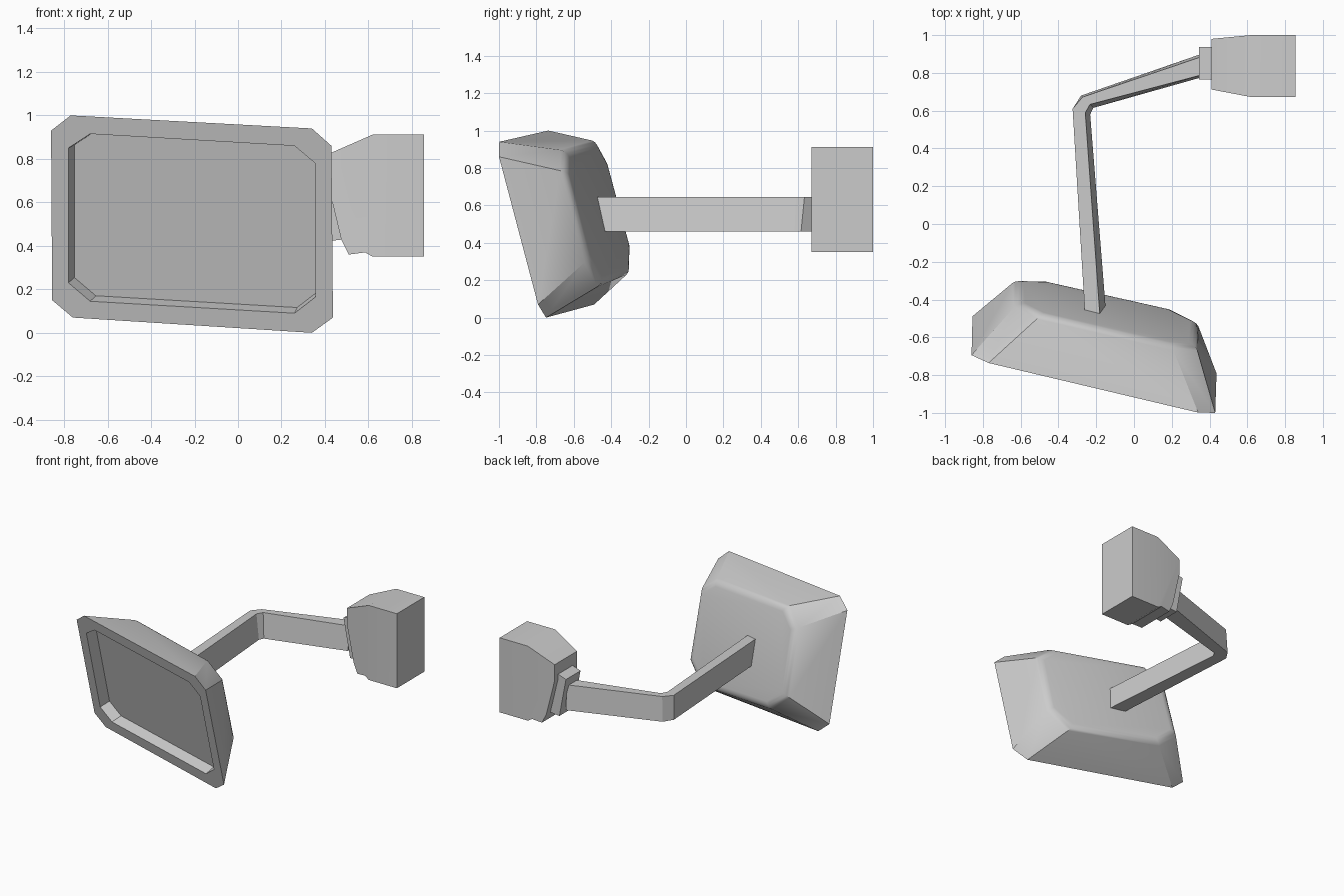
import bpy, bmesh, math
from mathutils import Vector

if "Cube" in bpy.data.objects:
    bpy.data.objects.remove(bpy.data.objects["Cube"])


def finish(name, bm, smooth=None):
    bmesh.ops.recalc_face_normals(bm, faces=bm.faces)
    mesh = bpy.data.meshes.new(name)
    bm.to_mesh(mesh)
    bm.free()
    ob = bpy.data.objects.new(name, mesh)
    bpy.context.collection.objects.link(ob)
    if smooth:
        bpy.ops.object.select_all(action='DESELECT')
        ob.select_set(True)
        bpy.context.view_layer.objects.active = ob
        bpy.ops.object.shade_smooth_by_angle(angle=math.radians(smooth))
    return ob


def loft(rings):
    """Skin a list of closed rings and cap both ends."""
    bm = bmesh.new()
    loops = [[bm.verts.new(p) for p in ring] for ring in rings]
    n = len(loops[0])
    for a, b in zip(loops, loops[1:]):
        for i in range(n):
            j = (i + 1) % n
            bm.faces.new((a[i], a[j], b[j], b[i]))
    bm.faces.new(loops[0])
    bm.faces.new(loops[-1])
    return bm, loops


def ring_edges(bm, loop):
    return [bm.edges.get((loop[i], loop[i - 1])) for i in range(len(loop))]


# Mirror head: tilted octagonal shell with a recessed glass
def on_plane(x, z, dy=0.0):
    return Vector((x, -0.663 - 0.251 * x - 0.266 * z + dy, z))


rim_outer = [(-.86, .93), (-.77, 1.0), (.34, .94), (.43, .86),
             (.437, .07), (.34, 0), (-.76, .07), (-.855, .15)]
rim_inner = [(-.78, .85), (-.68, .915), (.26, .86), (.355, .78),
             (.357, .165), (.26, .09), (-.68, .145), (-.78, .23)]
back = [(-.61, .83), (-.49, .94), (.20, .89), (.325, .78),
        (.33, .316), (.19, .184), (-.47, .25), (-.62, .38)]
normal = Vector((.251, 1, .266)).normalized()
inner = [on_plane(*p) for p in rim_inner]
centre = sum(inner, Vector()) / 8
floor = [p.lerp(centre, .015) + normal * .08 for p in inner]
bm, loops = loft([[on_plane(*p, .315) for p in back],
                  [on_plane(*p) for p in rim_outer], inner, floor])
bmesh.ops.bevel(bm, geom=ring_edges(bm, loops[0]), offset=.035,
                segments=3, profile=.5, affect='EDGES')
finish("mirror_head", bm, 32)

# Bent support arm: left and right edges seen from above, base wider than top
left = [(-.26, -.47), (-.325, .61), (-.28, .68), (.37, .905)]
right = [(-.15, -.49), (-.232, .58), (-.215, .615), (.37, .78)]
rings = []
for k, (l, r) in enumerate(zip(left, right)):
    l, r = Vector(l), Vector(r)
    top_r = r + (l - r) * (.28 if k < 3 else .1)
    top_l = l + (r - l) * (.12 if k > 1 else 0)
    lift = .045 if k == 0 else 0
    rings.append([(l.x, l.y + lift, .46), (r.x, r.y + lift, .46),
                  (top_r.x, top_r.y, .645), (top_l.x, top_l.y, .645)])
finish("support_arm", loft(rings)[0])


def side_profile(name, profile, front, rear, smooth=None):
    """Extrude an xz profile along y, with y depending on x."""
    bm, _ = loft([[(x, front(x), z) for x, z in profile],
                  [(x, rear(x), z) for x, z in profile]])
    bmesh.ops.triangulate(bm, faces=[f for f in bm.faces if len(f.verts) > 4])
    finish(name, bm, smooth)


def ramp(x, a, b):
    return a + (b - a) * min(1, max(0, (x - .41) / .21))


# Collar between arm and mount
side_profile("mount_collar", [(.345, .71), (.43, .74), (.49, .43), (.40, .42)],
             lambda x: .765, lambda x: .938)

# Wall mount block with stepped underside
side_profile("mount_block",
             [(.41, .82), (.62, .912), (.855, .912), (.855, .35), (.62, .35),
              (.585, .37), (.51, .36), (.475, .43), (.41, .70)],
             lambda x: ramp(x, .712, .672), lambda x: ramp(x, .98, 1.0), 25)
